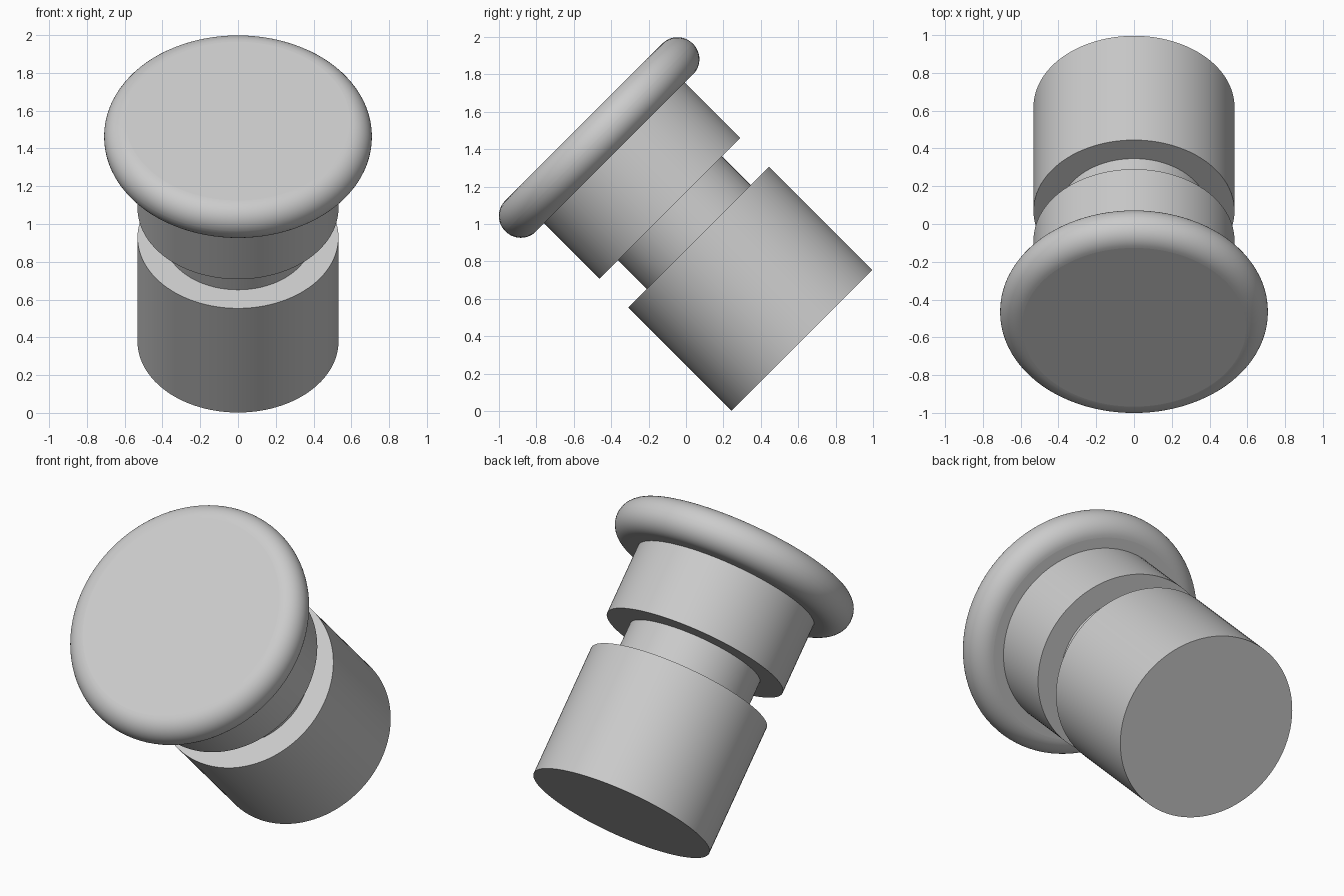
import bpy
import bmesh
from math import radians
from mathutils import Matrix, Vector

default = bpy.data.objects.get("Cube")
if default:
    bpy.data.objects.remove(default, do_unlink=True)

# Single grey finish
grey = bpy.data.materials.new("plain_grey")
grey.use_nodes = True
colour = (0.6, 0.6, 0.6, 1)
grey.diffuse_color = colour
grey.node_tree.nodes["Principled BSDF"].inputs["Base Color"].default_value = colour

# The whole knob leans forward 45 degrees about the centre of its base
LEAN = Matrix.Translation((0, 0.62, 0.378)) @ Matrix.Rotation(radians(45), 4, "X")


def disc(name, radius, bottom, top, rounding=0):
    """Cylinder along the knob axis, optionally with rounded rims."""
    bm = bmesh.new()
    bmesh.ops.create_cone(bm, cap_ends=True, segments=96, radius1=radius,
                          radius2=radius, depth=top - bottom)
    bmesh.ops.translate(bm, verts=bm.verts, vec=Vector((0, 0, (top + bottom) / 2)))
    if rounding:
        rims = [e for e in bm.edges if any(len(f.verts) > 4 for f in e.link_faces)]
        bmesh.ops.bevel(bm, geom=rims, offset=rounding, segments=12,
                        profile=0.5, affect="EDGES")
    # Curved sides are smooth, end faces stay flat
    for face in bm.faces:
        face.smooth = len(face.verts) == 4
    mesh = bpy.data.meshes.new(name)
    bm.to_mesh(mesh)
    bm.free()
    mesh.materials.append(grey)
    obj = bpy.data.objects.new(name, mesh)
    obj.matrix_world = LEAN
    bpy.context.collection.objects.link(obj)
    return obj


# Parts from the base up along the axis
disc("base_barrel", 0.532, 0, 0.78)
disc("neck", 0.393, 0.76, 1.02)
disc("collar", 0.532, 0.998, 1.43)
disc("rounded_cap", 0.709, 1.417, 1.65, rounding=0.115)
